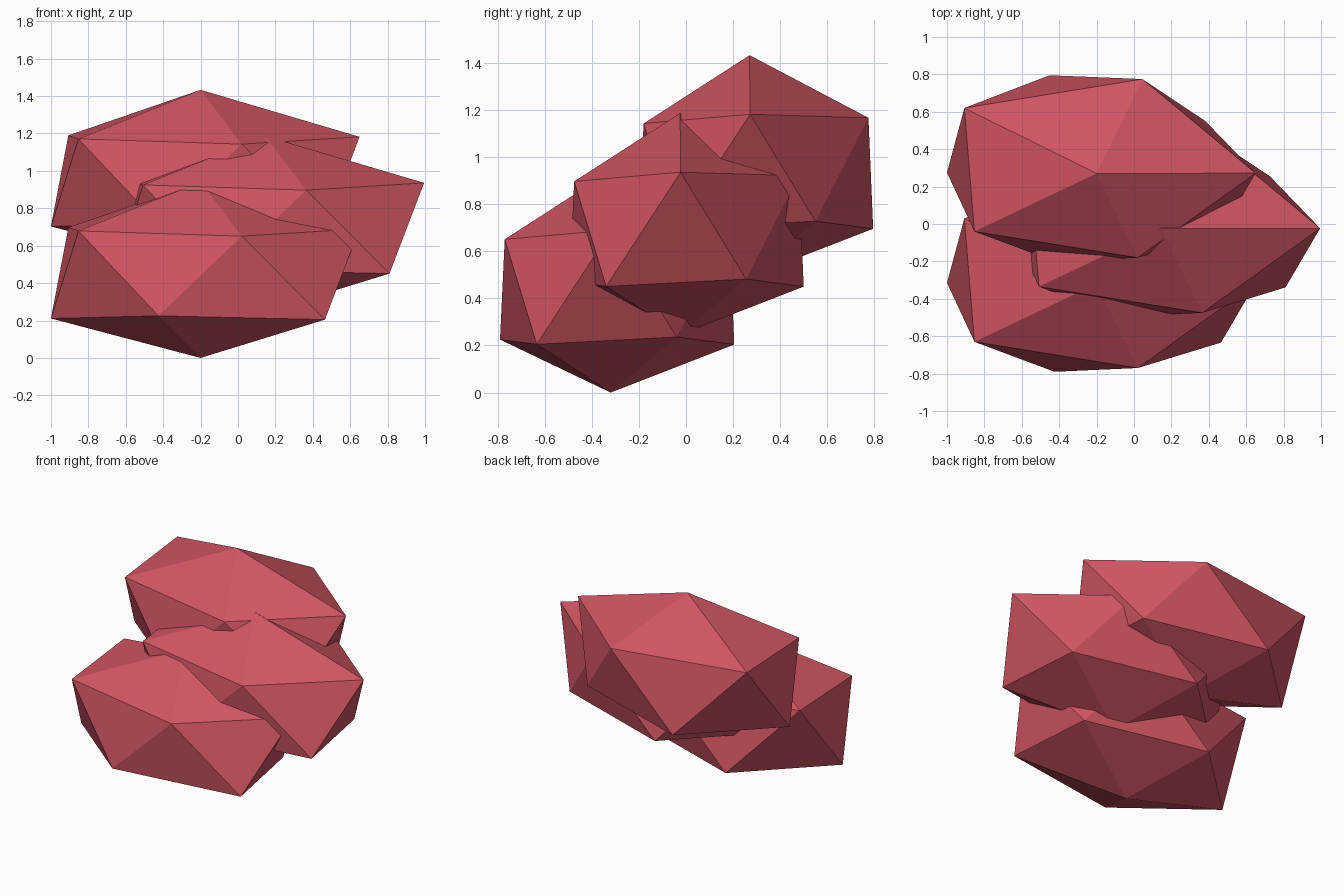
import bpy, bmesh
from mathutils import Vector

cube = bpy.data.objects.get("Cube")
if cube:
    bpy.data.objects.remove(cube, do_unlink=True)

red = bpy.data.materials.new("rose_red")
red.use_nodes = True
COLOR = (0.63, 0.09, 0.125, 1)
red.diffuse_color = COLOR
red.node_tree.nodes["Principled BSDF"].inputs["Base Color"].default_value = COLOR

CENTRE = Vector((-0.2, 0.27, 0.96))
RADII = Vector((0.95, 0.6, 0.47))

# Irregular corners of one faceted clump: peak, upper ring, lower ring, base
CORNERS = [Vector(p) for p in (
    (-0.2, 0.27, 1.433),
    (0.65, 0.272, 1.182), (0.045, 0.775, 1.167), (-0.907, 0.62, 1.19),
    (-0.853, -0.04, 1.171), (0.02, -0.18, 1.143),
    (0.465, -0.044, 0.697), (-0.425, -0.2, 0.717), (-1.0, 0.275, 0.703),
    (-0.452, 0.795, 0.696), (0.382, 0.55, 0.728),
    (-0.2, 0.27, 0.492))]


def clump(name, offset):
    """Twenty-sided ball with each corner pulled to its uneven position."""
    bm = bmesh.new()
    bmesh.ops.create_icosphere(bm, subdivisions=1, radius=1)
    for v in bm.verts:
        rough = CENTRE + v.co * RADII
        v.co = min(CORNERS, key=lambda c: (c - rough).length)
    mesh = bpy.data.meshes.new(name)
    bm.to_mesh(mesh)
    bm.free()
    mesh.materials.append(red)
    obj = bpy.data.objects.new(name, mesh)
    obj.location = offset
    bpy.context.collection.objects.link(obj)


# Three equal clumps stepping down towards the front
clump("upper_clump", (0, 0, 0))
clump("middle_clump", (0.345, -0.295, -0.246))
clump("lower_clump", (0, -0.59, -0.492))
